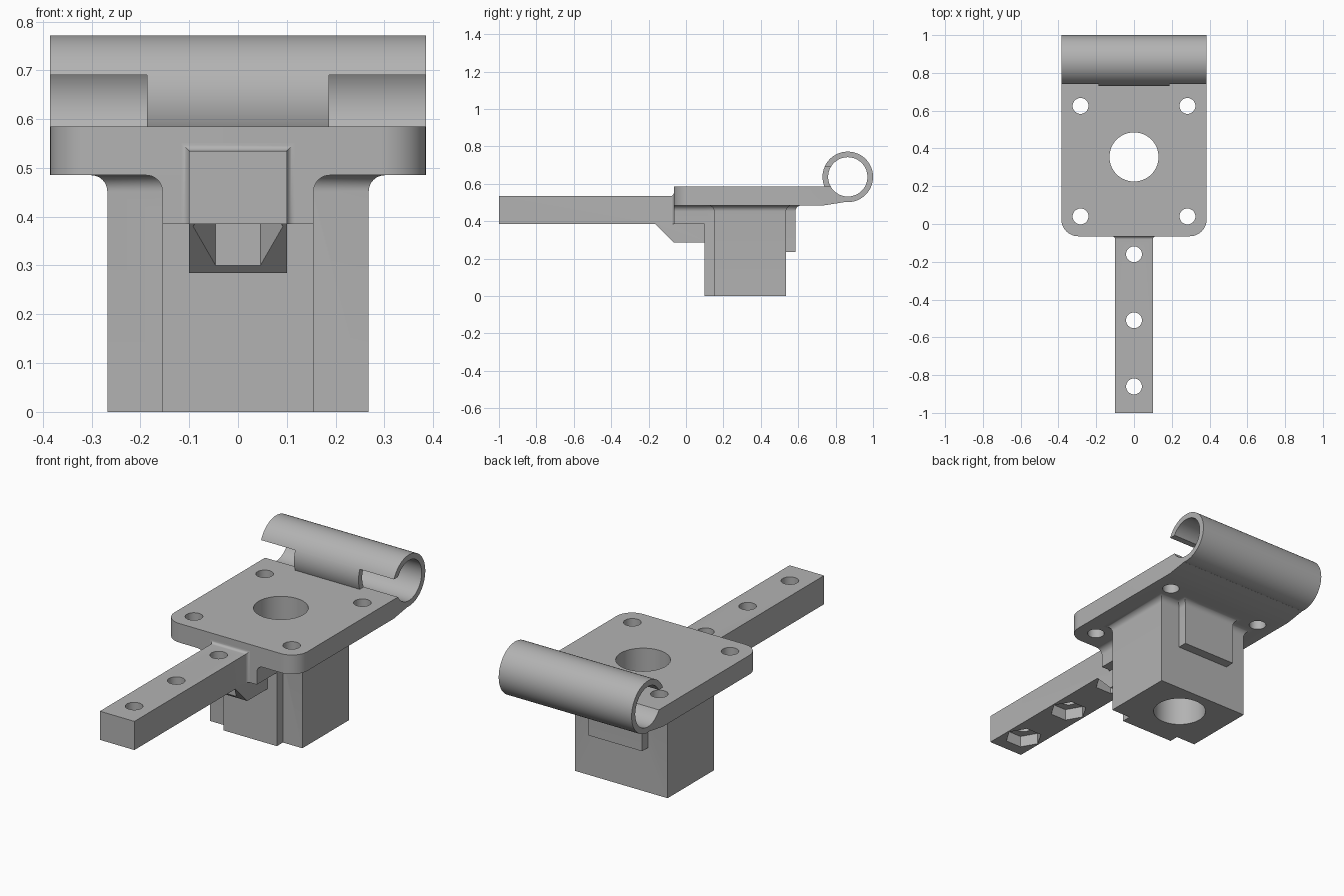
import bpy, bmesh
from math import sin, cos, pi, radians
from mathutils import Matrix

cube = bpy.data.objects.get("Cube")
if cube:
    bpy.data.objects.remove(cube, do_unlink=True)

grey = bpy.data.materials.new("plain grey")
grey.use_nodes = True
colour = (0.45, 0.45, 0.45, 1)
grey.diffuse_color = colour
grey.node_tree.nodes["Principled BSDF"].inputs["Base Color"].default_value = colour

PLATE_LOW, PLATE_TOP = 0.485, 0.585
FILLET = 0.033


def finish(name, bm):
    bmesh.ops.recalc_face_normals(bm, faces=bm.faces)
    mesh = bpy.data.meshes.new(name)
    bm.to_mesh(mesh)
    bm.free()
    mesh.materials.append(grey)
    ob = bpy.data.objects.new(name, mesh)
    bpy.context.collection.objects.link(ob)
    return ob


def loft(name, rings):
    """Closed skin through rings that share a point count."""
    bm = bmesh.new()
    loops = [[bm.verts.new(p) for p in ring] for ring in rings]
    n = len(loops[0])
    for a, b in zip(loops, loops[1:]):
        for i in range(n):
            j = (i + 1) % n
            bm.faces.new((a[i], a[j], b[j], b[i]))
    bm.faces.new(loops[0])
    bm.faces.new(loops[-1])
    return finish(name, bm)


def side_profile(name, points, x0, x1):
    return loft(name, [[(x, y, z) for y, z in points] for x in (x0, x1)])


def box(name, x0, x1, y0, y1, z0, z1):
    return side_profile(name, [(y0, z0), (y1, z0), (y1, z1), (y0, z1)], x0, x1)


def cylinder(name, centre, radius, length, sides=48, axis="Z", turn=0):
    bm = bmesh.new()
    bmesh.ops.create_cone(bm, cap_ends=True, segments=sides, radius1=radius,
                          radius2=radius, depth=length)
    spin = Matrix.Rotation(turn, 4, "Z")
    if axis == "X":
        spin = Matrix.Rotation(pi / 2, 4, "Y")
    bm.transform(Matrix.Translation(centre) @ spin)
    return finish(name, bm)


def combine(target, tools, operation):
    for tool in tools:
        tool.hide_render = True
        mod = target.modifiers.new("combine", "BOOLEAN")
        mod.operation, mod.solver, mod.object = operation, "EXACT", tool
        bpy.context.view_layer.objects.active = target
        bpy.ops.object.modifier_apply(modifier=mod.name)
        bpy.data.objects.remove(tool, do_unlink=True)


def bore_hole():
    return cylinder("bore_cutter", (0, 0.355, 0.3), 0.13, 1, 64)


def fillet_steps(radius, steps=8):
    """Pairs of (distance before the wall, outward flare)."""
    angles = [i * pi / 2 / steps for i in range(steps + 1)]
    return [(radius * (1 - sin(a)), radius * (1 - cos(a))) for a in angles]


def flared_block(name, half_x, y0, y1, z0, flare_y=1):
    """Upright block whose walls curve out into the plate underside."""
    levels = [(z0, 0)] + [(PLATE_LOW - d, o) for d, o in fillet_steps(FILLET)]
    rings = []
    for z, o in levels:
        w, a, b = half_x + o, y0 - o * flare_y, y1 + o * flare_y
        rings.append([(-w, a, z), (w, a, z), (w, b, z), (-w, b, z)])
    return loft(name, rings)


# Mounting plate with rounded front corners
outline = [(-0.065, PLATE_LOW), (0.74, PLATE_LOW), (0.85, 0.5025),
           (0.85, PLATE_TOP), (-0.065, PLATE_TOP)]
plate = side_profile("mounting_plate", outline, -0.385, 0.385)
bm = bmesh.new()
bm.from_mesh(plate.data)
corners = [e for e in bm.edges if all(v.co.y < 0 for v in e.verts)
           and abs(e.verts[0].co.x - e.verts[1].co.x) < 0.01]
bmesh.ops.bevel(bm, geom=corners, offset=0.09, segments=12, profile=0.5,
                affect="EDGES")
bm.to_mesh(plate.data)
bm.free()

# Hinge barrel, opened on both sides of a central tab
hub = (0, 0.865, 0.637)
combine(plate, [cylinder("barrel", hub, 0.135, 0.77, 96, "X")], "UNION")
cuts = [cylinder("barrel_bore", hub, 0.105, 1, 96, "X"), bore_hole()]
for s in (-1, 1):
    lo, hi = sorted((s * 0.187, s * 0.5))
    cuts.append(box("slot", lo, hi, 0.7, 0.86, PLATE_TOP, 0.69))
    cuts += [cylinder("screw_hole", (s * 0.283, y, 0.53), 0.042, 0.4, 32)
             for y in (0.04, 0.625)]
combine(plate, cuts, "DIFFERENCE")

# Tower under the plate, with front rib, back pad and bar support
tower = flared_block("tower", 0.268, 0.15, 0.535, 0)
combine(tower, [flared_block("front_rib", 0.155, 0.1, 0.3, 0),
                flared_block("back_pad", 0.155, 0.4, 0.585, 0.235),
                flared_block("bar_support", 0.155, -0.065, 0.25, 0.385, 0)],
        "UNION")
combine(tower, [bore_hole()], "DIFFERENCE")

# Bar with sloped gusset and a small fillet where it meets the plate
bar = side_profile("front_bar", [(-1, 0.385), (-0.165, 0.385), (-0.065, 0.285),
                                 (0.12, 0.285), (0.12, 0.535), (-1, 0.535)],
                   -0.1, 0.1)
rings = []
for d, o in fillet_steps(0.016):
    y, w, top = -0.065 - d, 0.1 + o, 0.535 + o
    rings.append([(-w, y, 0.385), (w, y, 0.385), (w, y, top), (-w, y, top)])
combine(bar, [loft("bar_fillet", rings)], "UNION")

# Bolt holes with six-sided nut pockets underneath
cuts = []
for y in (-0.86, -0.51, -0.16):
    cuts.append(cylinder("bolt_hole", (0, y, 0.45), 0.042, 0.6, 32))
    cuts.append(cylinder("nut_pocket", (0, y, 0.345), 0.092, 0.2, 6, turn=pi / 2))
combine(bar, cuts, "DIFFERENCE")

# Smooth the curved walls, keep edges crisp
for ob in (plate, tower, bar):
    bpy.ops.object.select_all(action="DESELECT")
    ob.select_set(True)
    bpy.context.view_layer.objects.active = ob
    bpy.ops.object.shade_smooth_by_angle(angle=radians(30))
